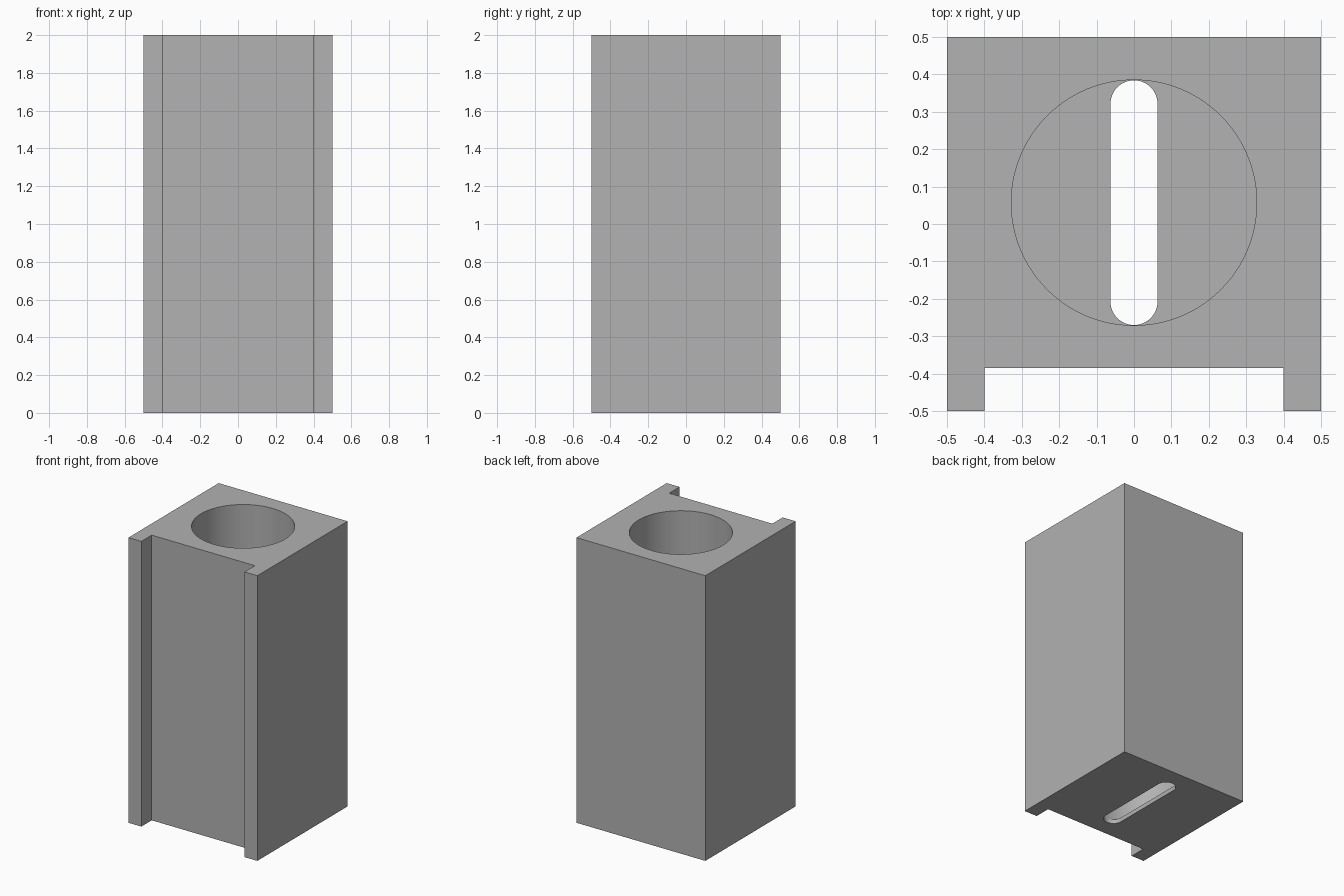
import bpy, bmesh, math

cube = bpy.data.objects.get("Cube")
if cube:
    bpy.data.objects.remove(cube, do_unlink=True)

HEIGHT = 2.0
FLOOR = 0.03
BORE_Y, BORE_R = 0.057, 0.328
SLOT_R = 0.063

grey = bpy.data.materials.new("plain grey")
grey.use_nodes = True
colour = (0.445, 0.445, 0.445, 1)
grey.diffuse_color = colour
grey.node_tree.nodes["Principled BSDF"].inputs["Base Color"].default_value = colour


def extrude_profile(name, points, z0, z1):
    """Make a prism from a counter-clockwise outline."""
    bm = bmesh.new()
    face = bm.faces.new([bm.verts.new((x, y, z0)) for x, y in points])
    top = bmesh.ops.extrude_face_region(bm, geom=[face])["geom"]
    moved = [v for v in top if isinstance(v, bmesh.types.BMVert)]
    bmesh.ops.translate(bm, verts=moved, vec=(0, 0, z1 - z0))
    bmesh.ops.recalc_face_normals(bm, faces=bm.faces)
    mesh = bpy.data.meshes.new(name)
    bm.to_mesh(mesh)
    bm.free()
    mesh.materials.append(grey)
    obj = bpy.data.objects.new(name, mesh)
    bpy.context.collection.objects.link(obj)
    return obj


def arc(cy, radius, start, end, steps):
    angles = [start + (end - start) * i / steps for i in range(steps + 1)]
    return [(radius * math.cos(a), cy + radius * math.sin(a)) for a in angles]


# Square body with a wide shallow channel down the front
half, rail, back = 0.5, 0.4, -0.385
body = extrude_profile("channelled_body", [
    (-half, -half), (-rail, -half), (-rail, back), (rail, back),
    (rail, -half), (half, -half), (half, half), (-half, half)], 0, HEIGHT)

# Round blind bore from the top, and a rounded slot through its floor
bore = extrude_profile("bore_cutter",
                       arc(BORE_Y, BORE_R, 0, 2 * math.pi, 96)[:-1],
                       FLOOR, HEIGHT + 0.1)
reach = BORE_R - SLOT_R - 0.001
slot = extrude_profile("slot_cutter",
                       arc(BORE_Y + reach, SLOT_R, 0, math.pi, 24)
                       + arc(BORE_Y - reach, SLOT_R, math.pi, 2 * math.pi, 24),
                       -0.1, FLOOR + 0.02)

bpy.ops.object.select_all(action="DESELECT")
body.select_set(True)
bpy.context.view_layer.objects.active = body
for cutter in (bore, slot):
    cutter.hide_render = True
    mod = body.modifiers.new(cutter.name, "BOOLEAN")
    mod.operation = "DIFFERENCE"
    mod.solver = "EXACT"
    mod.object = cutter
    bpy.ops.object.modifier_apply(modifier=mod.name)
    bpy.data.objects.remove(cutter, do_unlink=True)

# Smooth bore walls, crisp edges
bpy.ops.object.shade_smooth_by_angle(angle=math.radians(30))
